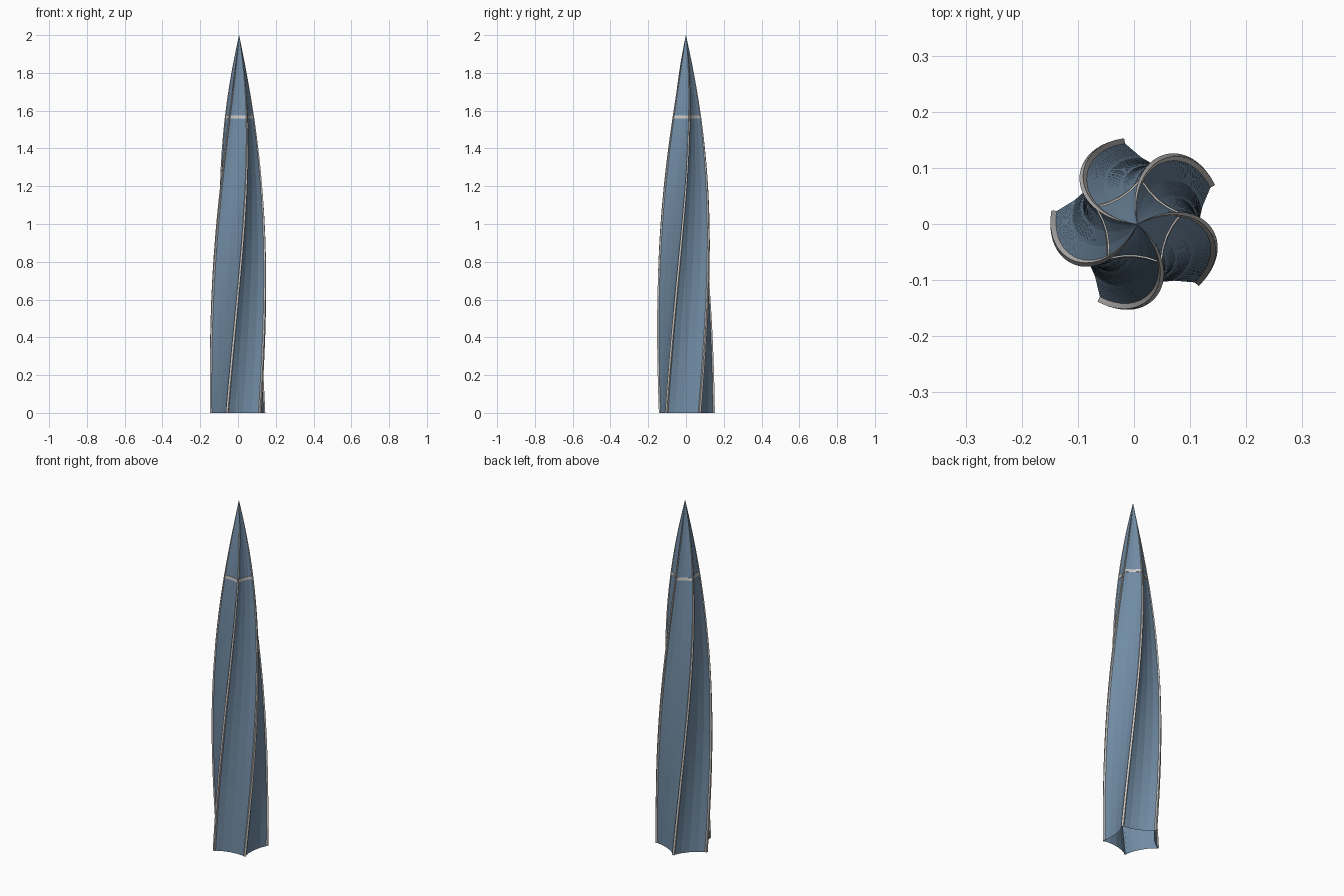
import bpy
import math
from mathutils import Vector

HEIGHT = 2.0
BASE_R = 0.153
FINS = 5
START = math.radians(29)
TWIST = math.radians(72)
SIDE = math.tau / FINS
LEVELS = 48

if "Cube" in bpy.data.objects:
    bpy.data.objects.remove(bpy.data.objects["Cube"])


def material(name, color):
    mat = bpy.data.materials.new(name)
    mat.use_nodes = True
    mat.diffuse_color = color
    mat.node_tree.nodes["Principled BSDF"].inputs["Base Color"].default_value = color
    return mat


blue = material("slate blue", (0.165, 0.26, 0.37, 1))
pale = material("pale grey", (0.60, 0.585, 0.565, 1))


def taper(z):
    """Radius factor of the tower: nearly straight below, pointed at the top."""
    return max(1 - (z / HEIGHT) ** 3, 0.002)


def ridge_angle(fin, z):
    return START + fin * SIDE + TWIST * z / HEIGHT


def panel_point(fin, u, z, outset=0.0):
    """Point on the hollowed panel from ridge (u=0) to the next ridge (u=1)."""
    half = SIDE / 2
    across = math.sin(half) * (2 * u - 1)
    out = math.cos(half) - 0.11 * 4 * u * (1 - u)
    r = BASE_R * taper(z)
    mid = ridge_angle(fin, z) + half
    x, y = out * r + outset, across * r
    return Vector((x * math.cos(mid) - y * math.sin(mid),
                   x * math.sin(mid) + y * math.cos(mid), z))


def loft(name, strips, mat):
    """Skin one or more strips, each a list of equal rows of points."""
    verts, faces = [], []
    for rows in strips:
        base, n = len(verts), len(rows[0])
        for row in rows:
            verts.extend(row)
        for i in range(len(rows) - 1):
            for j in range(n - 1):
                a = base + i * n + j
                faces.append((a, a + 1, a + n + 1, a + n))
    mesh = bpy.data.meshes.new(name)
    mesh.from_pydata(verts, [], faces)
    mesh.materials.append(mat)
    obj = bpy.data.objects.new(name, mesh)
    bpy.context.collection.objects.link(obj)
    return obj


heights = [HEIGHT * i / LEVELS for i in range(LEVELS + 1)]

# Open-bottomed twisted shell with concave panels
shell = loft("tower_shell", [
    [[panel_point(f, j / 4, z) for j in range(5)] for z in heights]
    for f in range(FINS)], blue)


# Slim trim running up each ridge
def trim_row(fin, z):
    s = taper(z)
    a = ridge_angle(fin, z)
    radial = Vector((math.cos(a), math.sin(a), 0))
    side = Vector((-math.sin(a), math.cos(a), 0))
    inner, outer, w = (BASE_R - 0.008) * s, (BASE_R + 0.002) * s, 0.006 * s
    return [radial * r + side * t + Vector((0, 0, z))
            for r, t in ((inner, -w), (outer, -w), (outer, w), (inner, w))]


trim = loft("ridge_trim", [[trim_row(f, z) for z in heights]
                           for f in range(FINS)], pale)

# Raised band across each panel near the top
low, high = 1.558, 1.574
band = loft("upper_band", [
    [[panel_point(f, 0.06 + 0.22 * j, z, o) for j in range(5)]
     for z, o in ((low, 0), (low, 0.003), (high, 0.003), (high, 0))]
    for f in range(FINS)], pale)

# Centre the whole tower on its footprint
parts = (shell, trim, band)
points = [v.co for p in parts for v in p.data.vertices]
shift = Vector([-(max(c) + min(c)) / 2 for c in
                ([p.x for p in points], [p.y for p in points])] + [0])
for part in parts:
    for v in part.data.vertices:
        v.co += shift
